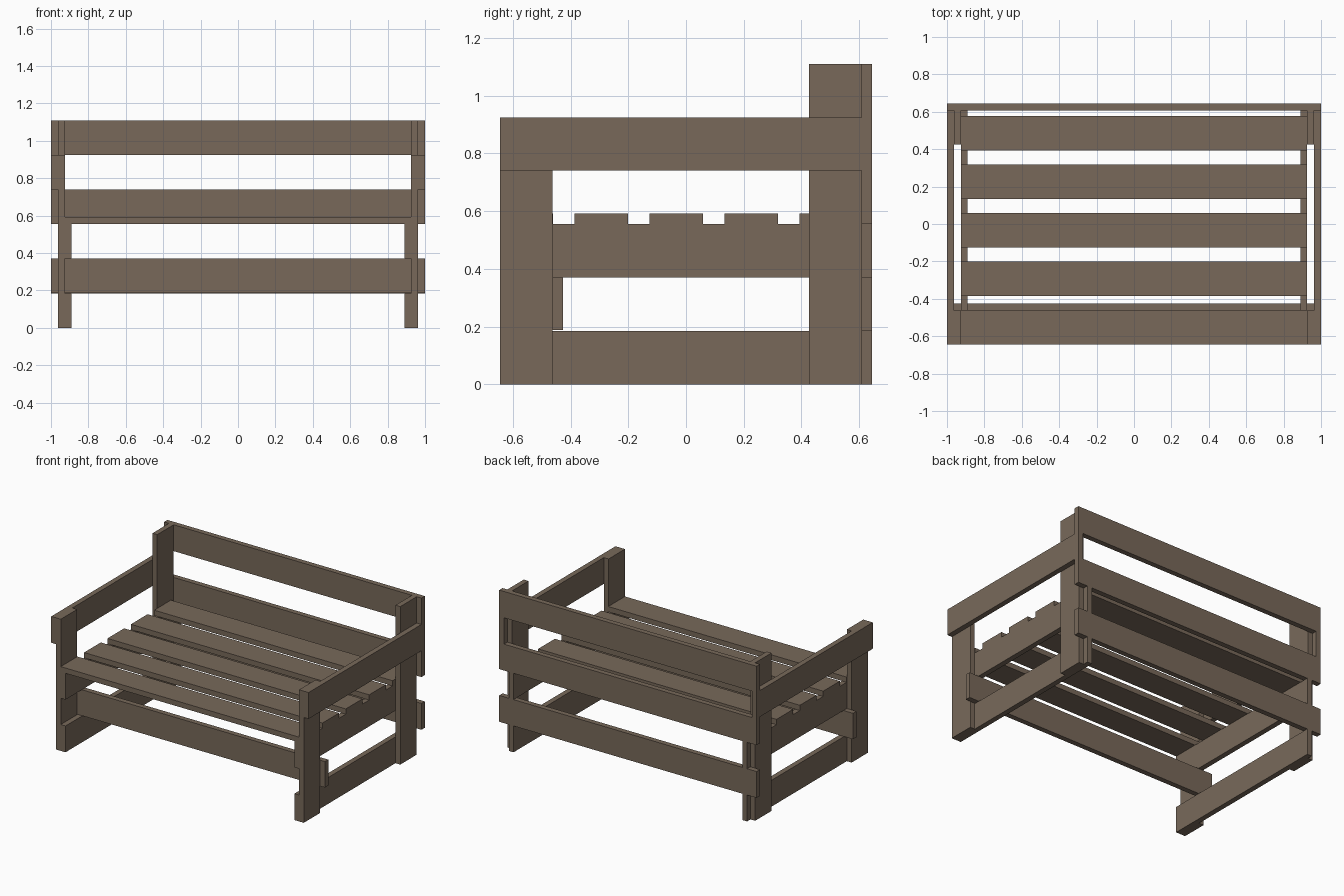
import bpy

if "Cube" in bpy.data.objects:
    bpy.data.objects.remove(bpy.data.objects["Cube"])

W, T = 0.185, 0.037            # plank width and thickness
D = 0.645                      # half depth
X0, X1, X2, X3 = 1 - 3 * T, 1 - 2 * T, 1 - T, 1.0   # side plank layers

wood = bpy.data.materials.new("brown wood")
wood.diffuse_color = (0.188, 0.141, 0.102, 1)
wood.use_nodes = True
wood.node_tree.nodes["Principled BSDF"].inputs["Base Color"].default_value = wood.diffuse_color


def plank(name, x, y, z):
    """Box from (min, max) ranges."""
    bpy.ops.mesh.primitive_cube_add(size=1, location=[sum(r) / 2 for r in (x, y, z)])
    ob = bpy.context.object
    ob.name = name
    ob.scale = [r[1] - r[0] for r in (x, y, z)]
    bpy.ops.object.transform_apply(location=False, rotation=False, scale=True)
    ob.data.materials.append(wood)
    return ob


def side_planks(name, x, y, z):
    """The same plank on the right and the left."""
    plank(name + "_right", x, y, z)
    plank(name + "_left", (-x[1], -x[0]), y, z)


# side frames
side_planks("front_leg", (X1, X2), (-D, -D + 0.182), (0, 5 * W))
side_planks("back_leg", (X1, X2), (D - T - 0.182, D - T), (0, 6 * W))
side_planks("armrest", (X2, X3), (-D, D), (4 * W, 5 * W))
side_planks("bottom_rail", (X0, X1), (-D, D), (0, W))
side_planks("seat_rail", (X0, X1), (-D, D), (2 * W, 3 * W))

# back boards
for name, row in (("lower_back", 1), ("middle_back", 3), ("top_back", 5)):
    plank(name + "_board", (-1, 1), (D - T, D), (row * W, (row + 1) * W))

# stretcher behind the front legs
plank("front_stretcher", (-1, 1), (-D + 0.182, -D + 0.182 + T), (W + 0.003, 2 * W))

# seat slats
for i in range(5):
    y = -D + i * 0.2595
    plank(f"seat_slat_{i + 1}", (-X1, X1), (y, y + W), (3 * W, 3 * W + T))
